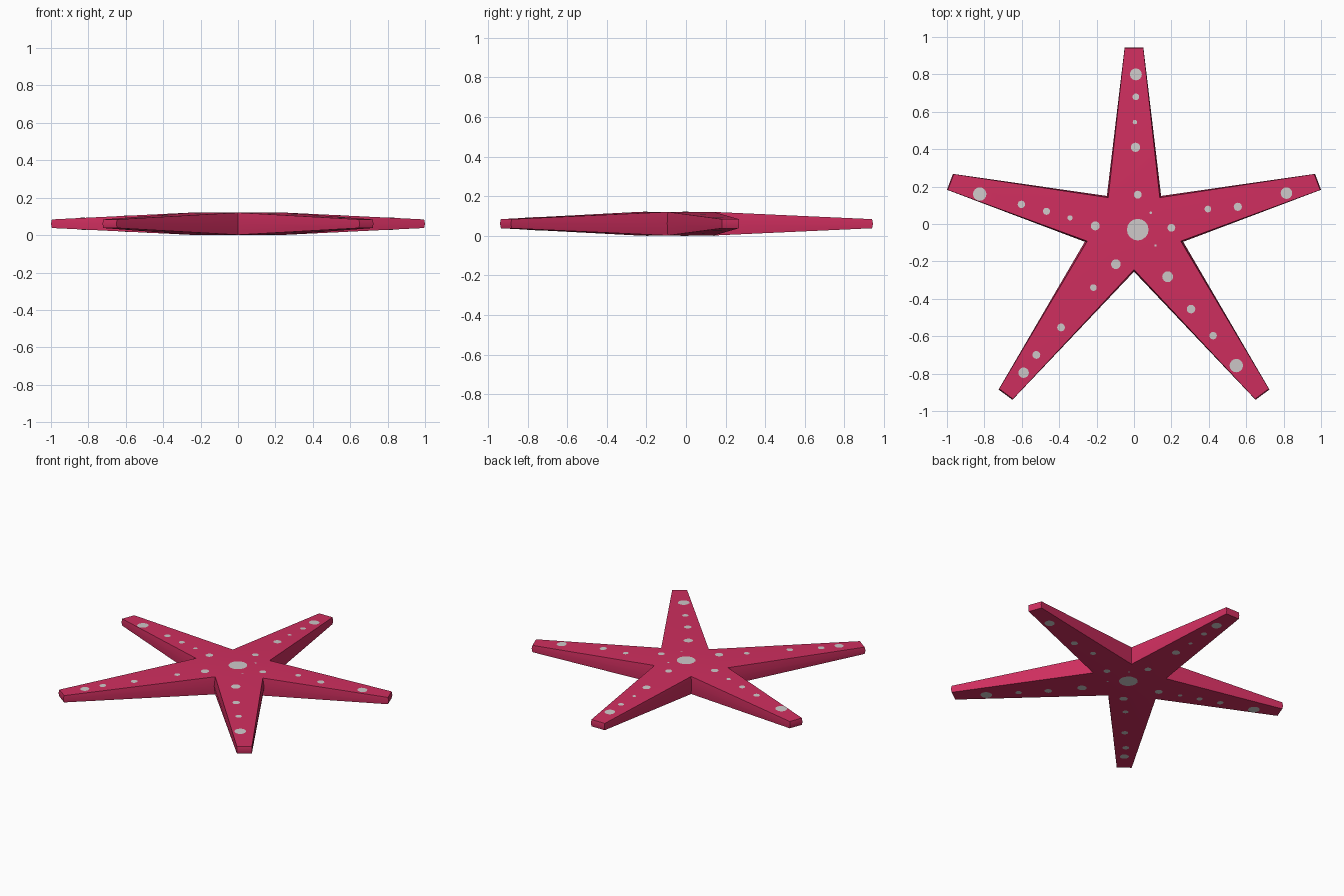
import bpy, bmesh, math
from mathutils import Vector
from mathutils.bvhtree import BVHTree

if "Cube" in bpy.data.objects:
    bpy.data.objects.remove(bpy.data.objects["Cube"])

MID = 0.061          # height of the side ridge
CENTRE = Vector((0, -0.03))


def material(name, rgb):
    m = bpy.data.materials.new(name)
    m.diffuse_color = (*rgb, 1)
    m.use_nodes = True
    m.node_tree.nodes["Principled BSDF"].inputs["Base Color"].default_value = m.diffuse_color
    return m


def make_object(name, bm, mat):
    mesh = bpy.data.meshes.new(name)
    bm.to_mesh(mesh)
    ob = bpy.data.objects.new(name, mesh)
    ob.data.materials.append(mat)
    bpy.context.collection.objects.link(ob)
    return ob


crimson = material("crimson skin", (0.63, 0.028, 0.115))
grey = material("pale grey spots", (0.62, 0.59, 0.59))

# Star outline: right half, then mirrored; (x, y, is_tip)
half = [(0.05, 0.945, 1), (0.145, 0.15, 0), (0.968, 0.268, 1), (1.0, 0.183, 1),
        (0.263, -0.095, 0), (0.724, -0.885, 1), (0.65, -0.94, 1)]
outline = half + [(0, -0.255, 0)] + [(-x, y, t) for x, y, t in reversed(half)]
N = len(outline)

# Body: three stacked outlines, thick at the valleys and thin at the arm tips
bm = bmesh.new()


def ring(side):
    verts = []
    for x, y, tip in outline:
        p = Vector((x, y))
        if side:
            p = CENTRE + (p - CENTRE) * (0.995 if tip else 0.95)
        verts.append(bm.verts.new((p.x, p.y, MID + side * (0.023 if tip else 0.0595))))
    return verts


low, mid, top = ring(-1), ring(0), ring(1)
for a, b in ((low, mid), (mid, top)):
    for i in range(N):
        j = (i + 1) % N
        bm.faces.new((a[i], a[j], b[j], b[i]))
valleys = [i for i in range(N) if not outline[i][2]]
for r in (low, top):
    bm.faces.new([r[i] for i in valleys])            # flat middle
    for i in valleys:                                # sloping arms
        bm.faces.new([r[(i + k) % N] for k in range(4)])
bmesh.ops.recalc_face_normals(bm, faces=bm.faces)
tree = BVHTree.FromBMesh(bm)
body = make_object("starfish_body", bm, crimson)
bm.free()
bpy.context.view_layer.objects.active = body
body.select_set(True)
bpy.ops.object.shade_smooth_by_angle(angle=math.radians(30))

# Spots: x, y, radius, laid over the upper and lower skin
spots = [(0.01, 0.80, 0.032), (0.01, 0.68, 0.018), (0.005, 0.545, 0.012),
         (0.008, 0.41, 0.025), (0.02, 0.157, 0.021), (0.02, -0.03, 0.058),
         (0.09, 0.06, 0.007), (0.115, -0.115, 0.006), (0.2, -0.02, 0.021),
         (0.395, 0.08, 0.018), (0.555, 0.092, 0.022), (0.815, 0.165, 0.031),
         (-0.207, -0.01, 0.024), (-0.342, 0.033, 0.014), (-0.468, 0.068, 0.019),
         (-0.602, 0.105, 0.02), (-0.825, 0.16, 0.036), (-0.097, -0.215, 0.026),
         (-0.217, -0.34, 0.018), (-0.39, -0.553, 0.021), (-0.522, -0.70, 0.021),
         (-0.59, -0.795, 0.028), (0.18, -0.282, 0.029), (0.305, -0.455, 0.023),
         (0.423, -0.597, 0.02), (0.547, -0.757, 0.036)]


def spot_layer(name, side):
    sb = bmesh.new()

    def skin(x, y):
        hit = tree.ray_cast(Vector((x, y, MID + side)), Vector((0, 0, -side)))[0]
        return sb.verts.new((x, y, hit.z + side * 0.0015))

    for x, y, r in spots:
        c = skin(x, y)
        rim = [skin(x + r * math.cos(math.tau * k / 16), y + r * math.sin(math.tau * k / 16))
               for k in range(16)]
        for k in range(16):
            a, b = rim[k], rim[(k + 1) % 16]
            sb.faces.new((c, a, b) if side > 0 else (c, b, a))
    make_object(name, sb, grey)
    sb.free()


spot_layer("upper_spots", 1)
spot_layer("lower_spots", -1)
